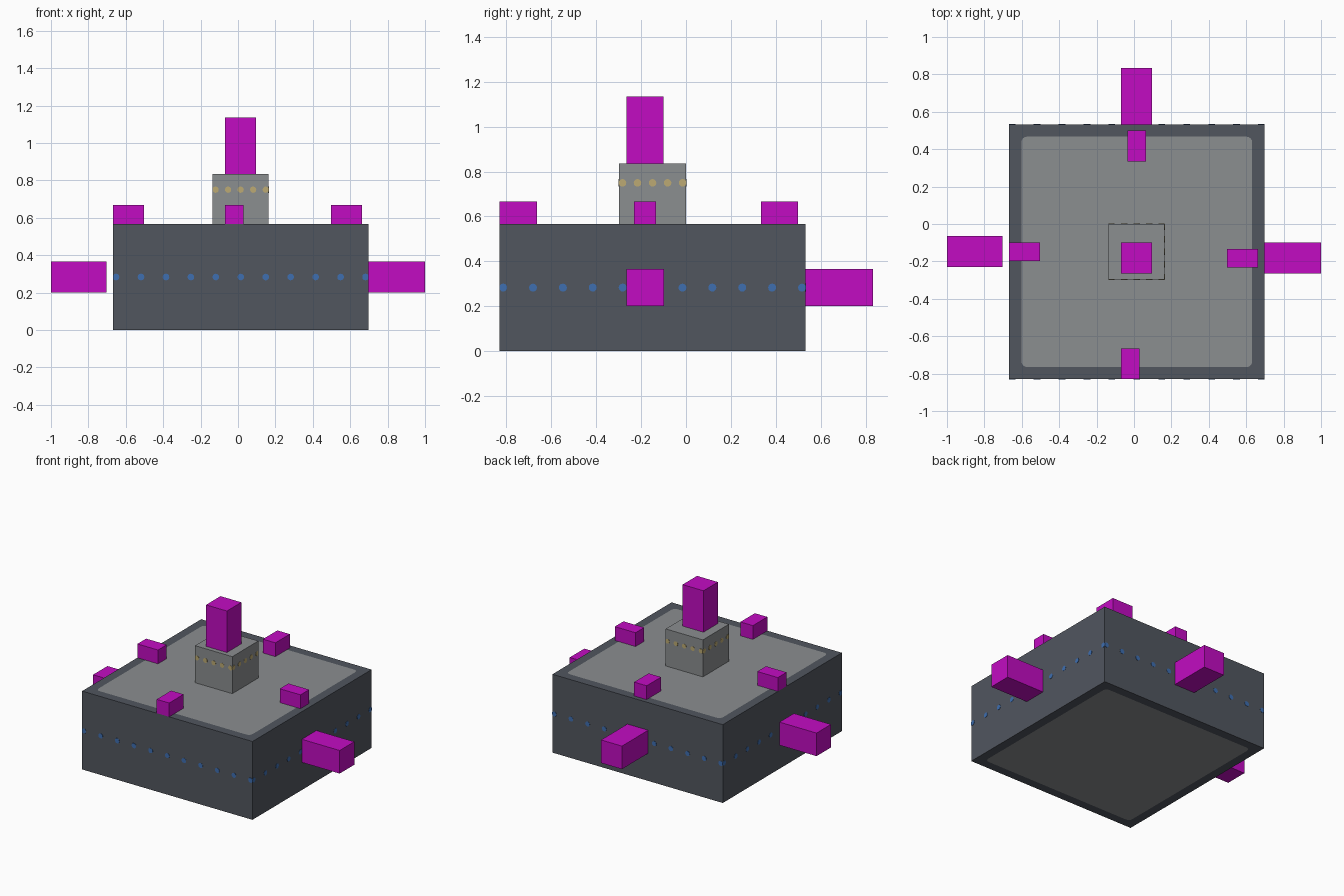
import bpy, bmesh, math
from mathutils import Vector

cube = bpy.data.objects.get("Cube")
if cube:
    bpy.data.objects.remove(cube, do_unlink=True)


def material(name, rgb):
    lin = [((c / 255 + 0.055) / 1.055) ** 2.4 if c > 10 else c / 255 / 12.92 for c in rgb]
    m = bpy.data.materials.new(name)
    m.use_nodes = True
    m.diffuse_color = (*lin, 1)
    m.node_tree.nodes["Principled BSDF"].inputs["Base Color"].default_value = (*lin, 1)
    return m


SLATE = material("slate grey", (81, 86, 95))
GREY = material("light grey", (139, 142, 144))
MAGENTA = material("magenta", (194, 12, 194))
BLUE = material("dot blue", (62, 110, 176))
YELLOW = material("dot yellow", (188, 170, 115))


def finish(name, bm, *mats):
    bmesh.ops.recalc_face_normals(bm, faces=bm.faces)
    mesh = bpy.data.meshes.new(name)
    bm.to_mesh(mesh)
    bm.free()
    for m in mats:
        mesh.materials.append(m)
    ob = bpy.data.objects.new(name, mesh)
    bpy.context.collection.objects.link(ob)
    return ob


def box(name, lo, hi, mat):
    bm = bmesh.new()
    bmesh.ops.create_cube(bm, size=1)
    for v in bm.verts:
        v.co = [(a + b) / 2 + c * (b - a) for a, b, c in zip(lo, hi, v.co)]
    return finish(name, bm, mat)


def panelled_box(name, lo, hi, margin, radius):
    """Box whose top and bottom carry a rounded panel cut into the face."""
    bm = bmesh.new()
    signs = [(-1, -1), (1, -1), (1, 1), (-1, 1)]
    cx, cy = (lo[0] + hi[0]) / 2, (lo[1] + hi[1]) / 2
    hx, hy = (hi[0] - lo[0]) / 2, (hi[1] - lo[1]) / 2
    rims = []
    for z in (lo[2], hi[2]):
        outer = [bm.verts.new((cx + sx * hx, cy + sy * hy, z)) for sx, sy in signs]
        arcs = []
        for k, (sx, sy) in enumerate(signs):
            arc = []
            for i in range(5):
                a = math.pi * (1 + k / 2 + i / 8)
                arc.append(bm.verts.new((
                    cx + sx * (hx - margin - radius) + radius * math.cos(a),
                    cy + sy * (hy - margin - radius) + radius * math.sin(a), z)))
            arcs.append(arc)
        for k in range(4):
            n = (k + 1) % 4
            bm.faces.new([outer[k]] + arcs[k])
            bm.faces.new([outer[k], arcs[k][-1], arcs[n][0], outer[n]])
        bm.faces.new(sum(arcs, [])).material_index = 1
        rims.append(outer)
    for k in range(4):
        n = (k + 1) % 4
        bm.faces.new([rims[0][k], rims[0][n], rims[1][n], rims[1][k]])
    return finish(name, bm, SLATE, GREY)


def dot_row(name, lo, hi, z, count, inset, radius, mat):
    """Thin round plates in a row around the four sides of a box."""
    bm = bmesh.new()
    for axis in (0, 1):
        run = 1 - axis
        for wall, sign in ((lo[axis], -1), (hi[axis], 1)):
            for i in range(count):
                c = lo[run] + inset + (hi[run] - lo[run] - 2 * inset) * i / (count - 1)
                rings = []
                for depth in (0, 0.002):
                    ring = []
                    for s in range(12):
                        a = math.tau * s / 12
                        p = Vector()
                        p[axis] = wall + sign * depth
                        p[run] = min(max(c + radius * math.cos(a), lo[run]), hi[run])
                        p.z = z + radius * math.sin(a)
                        ring.append(bm.verts.new(p))
                    rings.append(ring)
                bm.faces.new(rings[0])
                bm.faces.new(rings[1])
                for s in range(12):
                    t = (s + 1) % 12
                    bm.faces.new([rings[0][s], rings[0][t], rings[1][t], rings[1][s]])
    return finish(name, bm, mat)


# Main block with inset panels and its belt of blue dots
BASE = ((-0.667, -0.83, 0), (0.697, 0.532, 0.567))
panelled_box("base_block", *BASE, 0.065, 0.03)
dot_row("base_dots", *BASE, 0.283, 11, 0.015, 0.018, BLUE)

# Tower with yellow dots
TOWER = ((-0.135, -0.298, 0.567), (0.163, 0, 0.835))
box("tower", *TOWER, GREY)
dot_row("tower_dots", *TOWER, 0.75, 5, 0.015, 0.017, YELLOW)
box("tower_post", (-0.07, -0.265, 0.835), (0.097, -0.1, 1.135), MAGENTA)

# Arms reaching out of the sides
box("left_arm", (0.697, -0.265, 0.2), (1, -0.098, 0.367), MAGENTA)
box("right_arm", (-1, -0.23, 0.2), (-0.703, -0.065, 0.367), MAGENTA)
box("back_arm", (-0.07, 0.532, 0.2), (0.097, 0.833, 0.367), MAGENTA)

# Small blocks standing on the top
for name, lo, hi in (
    ("left_stud", (0.497, -0.232, 0.567), (0.663, -0.133, 0.667)),
    ("right_stud", (-0.667, -0.198, 0.567), (-0.502, -0.098, 0.667)),
    ("back_stud", (-0.035, 0.335, 0.567), (0.065, 0.5, 0.667)),
    ("front_stud", (-0.07, -0.83, 0.567), (0.03, -0.665, 0.667)),
):
    box(name, lo, hi, MAGENTA)
